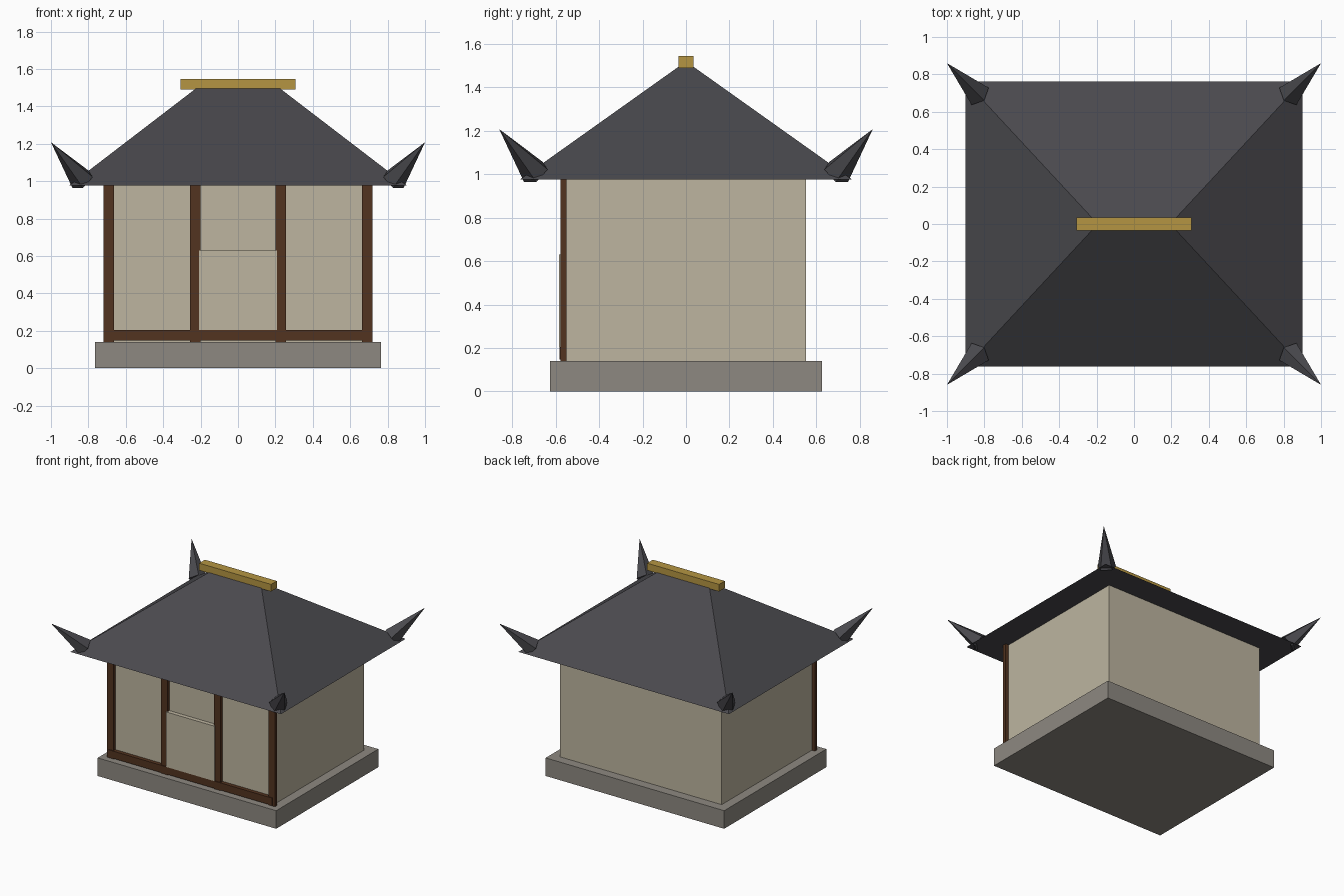
import bpy
import bmesh
from mathutils import Vector

if "Cube" in bpy.data.objects:
    bpy.data.objects.remove(bpy.data.objects["Cube"], do_unlink=True)


def material(name, r, g, b):
    mat = bpy.data.materials.new(name)
    mat.use_nodes = True
    mat.diffuse_color = (r, g, b, 1)
    bsdf = mat.node_tree.nodes["Principled BSDF"]
    bsdf.inputs["Base Color"].default_value = (r, g, b, 1)
    bsdf.inputs["Roughness"].default_value = 0.9
    return mat


stone = material("grey stone", 0.27, 0.25, 0.22)
plaster = material("cream plaster", 0.51, 0.46, 0.35)
wood = material("dark brown wood", 0.085, 0.033, 0.014)
tile = material("charcoal tile", 0.068, 0.067, 0.076)
gold = material("aged gold", 0.46, 0.30, 0.055)


def finish(bm, name, mat):
    bmesh.ops.recalc_face_normals(bm, faces=bm.faces)
    mesh = bpy.data.meshes.new(name)
    bm.to_mesh(mesh)
    bm.free()
    mesh.materials.append(mat)
    obj = bpy.data.objects.new(name, mesh)
    bpy.context.collection.objects.link(obj)
    return obj


def box(name, mat, x, y, z, top_scale=(1, 1)):
    """Box between (min, max) pairs; top_scale tapers the upper face."""
    bm = bmesh.new()
    bmesh.ops.create_cube(bm, size=1)
    for v in bm.verts:
        sx, sy = top_scale if v.co.z > 0 else (1, 1)
        v.co = Vector(((x[0] + x[1]) / 2 + v.co.x * (x[1] - x[0]) * sx,
                       (y[0] + y[1]) / 2 + v.co.y * (y[1] - y[0]) * sy,
                       z[1] if v.co.z > 0 else z[0]))
    return finish(bm, name, mat)


# Plinth and walls
box("plinth", stone, (-0.765, 0.765), (-0.625, 0.625), (0, 0.14))
box("walls", plaster, (-0.693, 0.693), (-0.553, 0.553), (0.14, 0.98))

# Front timber frame and door panel
for label, cx in (("right_outer", -0.692), ("right_inner", -0.228),
                  ("left_inner", 0.228), ("left_outer", 0.692)):
    box(label + "_post", wood, (cx - 0.028, cx + 0.028), (-0.577, -0.55), (0.14, 0.98))
box("sill_beam", wood, (-0.70, 0.70), (-0.583, -0.55), (0.147, 0.204))
box("door_panel", plaster, (-0.208, 0.208), (-0.585, -0.55), (0.204, 0.63))

# Hipped roof and ridge beam
box("roof", tile, (-0.902, 0.902), (-0.763, 0.763), (0.977, 1.495), (0.25, 0.045))
box("ridge_beam", gold, (-0.308, 0.308), (-0.035, 0.035), (1.49, 1.545))


# Upswept spikes at the four eave corners
def spike(name, sx, sy):
    base = Vector((sx * 0.832, sy * 0.692, 1.006))
    tip = Vector((sx, sy * 0.86, 1.208))
    axis = (tip - base).normalized()
    side = axis.cross(Vector((0, 0, 1))).normalized()
    up = side.cross(axis)
    bm = bmesh.new()
    bmesh.ops.create_cone(bm, cap_ends=True, segments=5,
                          radius1=0.068, radius2=0, depth=(tip - base).length)
    bmesh.ops.remove_doubles(bm, verts=bm.verts, dist=0.0001)
    middle = (base + tip) / 2
    # The first corner of the base ring lies on local +y, which maps to up
    for v in bm.verts:
        v.co = middle + side * v.co.x + up * v.co.y + axis * v.co.z
    finish(bm, name, tile)


for sx, x_name in ((-1, "right"), (1, "left")):
    for sy, y_name in ((-1, "front"), (1, "back")):
        spike(f"{y_name}_{x_name}_eave_spike", sx, sy)
